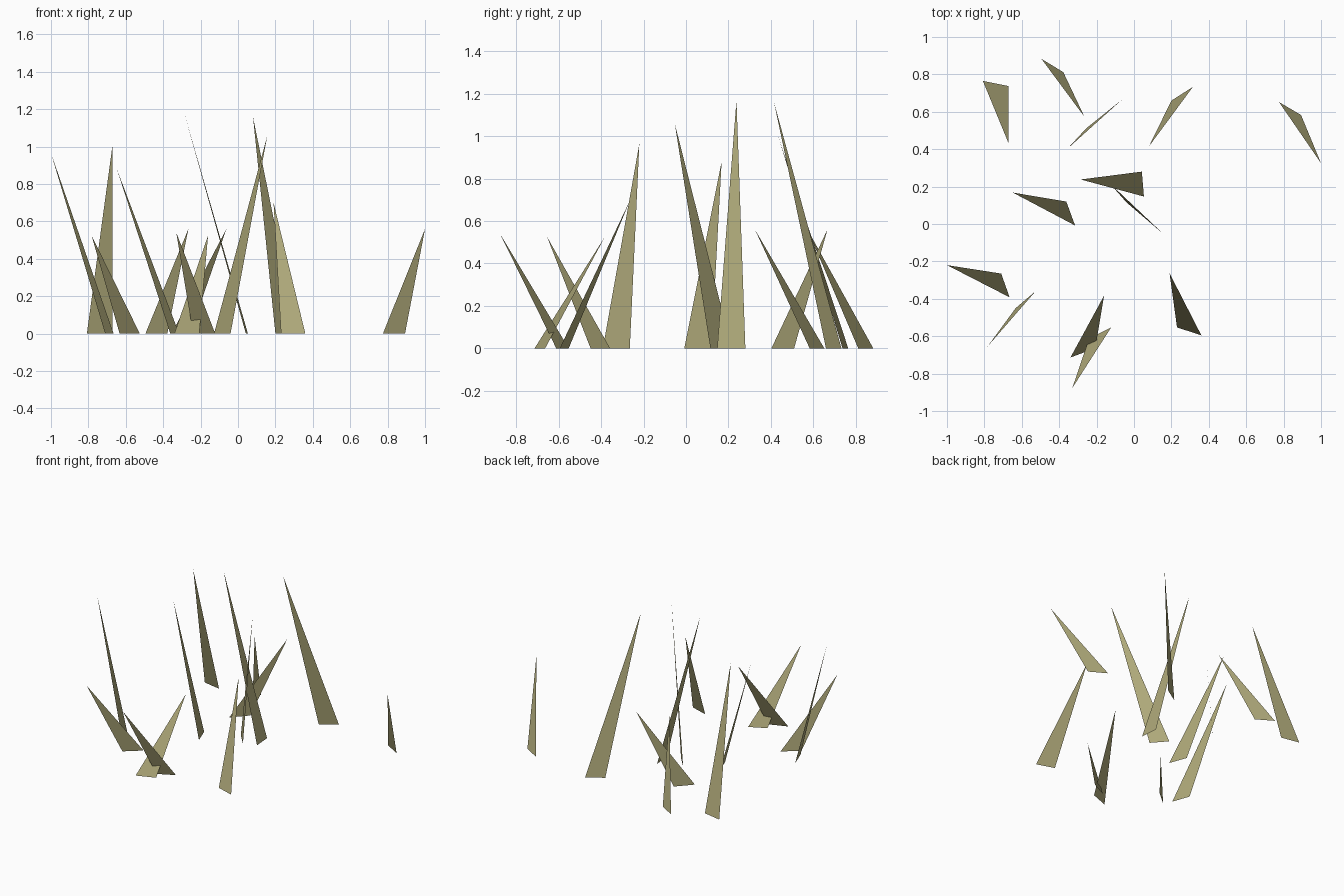
import bpy

# Olive grass colour
olive = bpy.data.materials.new("olive_grass")
olive.diffuse_color = (0.42, 0.39, 0.19, 1.0)


def blade(name, left, right, tip):
    """One flat triangular blade: two root corners on the ground and a leaning tip."""
    mesh = bpy.data.meshes.new(name)
    mesh.from_pydata([(*left, 0), (*right, 0), tip], [], [(0, 1, 2)])
    mesh.materials.append(olive)
    bpy.context.collection.objects.link(bpy.data.objects.new(name, mesh))


# Root corner, root corner, tip of each blade in the tuft
blades = [
    # back row
    ((-0.808, 0.765), (-0.672, 0.738), (-0.672, 0.435, 1.00)),
    ((-0.495, 0.883), (-0.378, 0.812), (-0.265, 0.573, 0.56)),
    ((-0.355, 0.403), (-0.257, 0.510), (-0.062, 0.667, 0.56)),
    ((0.200, 0.660), (0.315, 0.733), (0.080, 0.415, 1.16)),
    ((0.775, 0.652), (0.893, 0.583), (1.000, 0.325, 0.56)),
    # middle row
    ((0.042, 0.280), (0.053, 0.147), (-0.285, 0.238, 1.17)),
    ((-0.362, 0.120), (-0.315, -0.008), (-0.648, 0.168, 0.88)),
    ((-0.128, 0.216), (-0.040, 0.115), (0.157, -0.053, 1.06)),
    # front row
    ((0.230, -0.553), (0.360, -0.595), (0.190, -0.263, 0.70)),
    ((-0.710, -0.265), (-0.665, -0.392), (-1.000, -0.220, 0.965)),
    ((-0.633, -0.450), (-0.525, -0.358), (-0.783, -0.655, 0.525)),
    ((-0.340, -0.714), (-0.207, -0.664), (-0.160, -0.383, 0.525)),
    ((-0.240, -0.612), (-0.122, -0.553), (-0.330, -0.877, 0.54)),
]
for i, points in enumerate(blades, 1):
    blade(f"grass_blade_{i}", *points)
